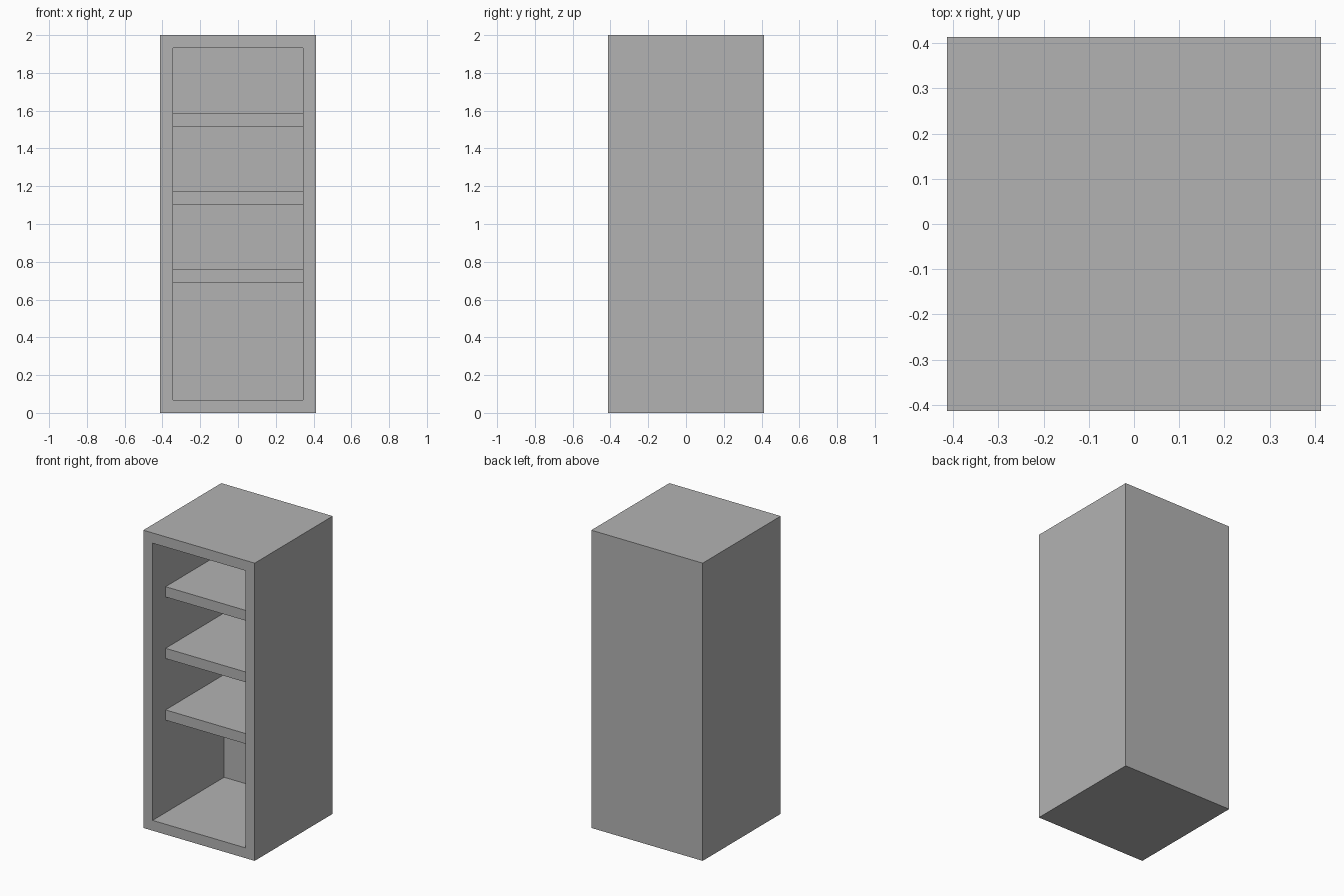
import bpy
import bmesh
from mathutils import Matrix, Vector

cube = bpy.data.objects.get("Cube")
if cube:
    bpy.data.objects.remove(cube, do_unlink=True)

BOARD = 2 / 29                 # board thickness, the module for every size
WIDTH = DEPTH = 12 * BOARD
HEIGHT = 29 * BOARD

grey = bpy.data.materials.new("plain grey")
grey.use_nodes = True
colour = (0.45, 0.45, 0.45, 1)
grey.diffuse_color = colour
grey.node_tree.nodes["Principled BSDF"].inputs["Base Color"].default_value = colour


def box(size, centre):
    bm = bmesh.new()
    bmesh.ops.create_cube(bm, size=1, matrix=Matrix.Translation(centre) @ Matrix.Diagonal((*size, 1)))
    return bm


def finish(bm, name):
    bm.normal_update()
    mesh = bpy.data.meshes.new(name)
    bm.to_mesh(mesh)
    bm.free()
    mesh.materials.append(grey)
    obj = bpy.data.objects.new(name, mesh)
    bpy.context.collection.objects.link(obj)


# Cabinet: solid block with its front inset and pushed back to the rear panel
bm = box((WIDTH, DEPTH, HEIGHT), (0, 0, HEIGHT / 2))
bm.normal_update()
front = [f for f in bm.faces if f.normal.y < -0.9]
bmesh.ops.inset_region(bm, faces=front, thickness=BOARD, use_even_offset=True)
inner = bmesh.ops.extrude_discrete_faces(bm, faces=front)["faces"]
bmesh.ops.translate(bm, verts=inner[0].verts, vec=Vector((0, DEPTH - BOARD, 0)))
finish(bm, "cabinet")

# Shelves: evenly spaced, set back from the front opening
setback = 2 * BOARD
shelf_depth = DEPTH - BOARD - setback
for name, level in (("lower_shelf", 10), ("middle_shelf", 16), ("upper_shelf", 22)):
    finish(box((WIDTH - 2 * BOARD, shelf_depth, BOARD),
               (0, (setback - BOARD) / 2, (level + 0.5) * BOARD)), name)
